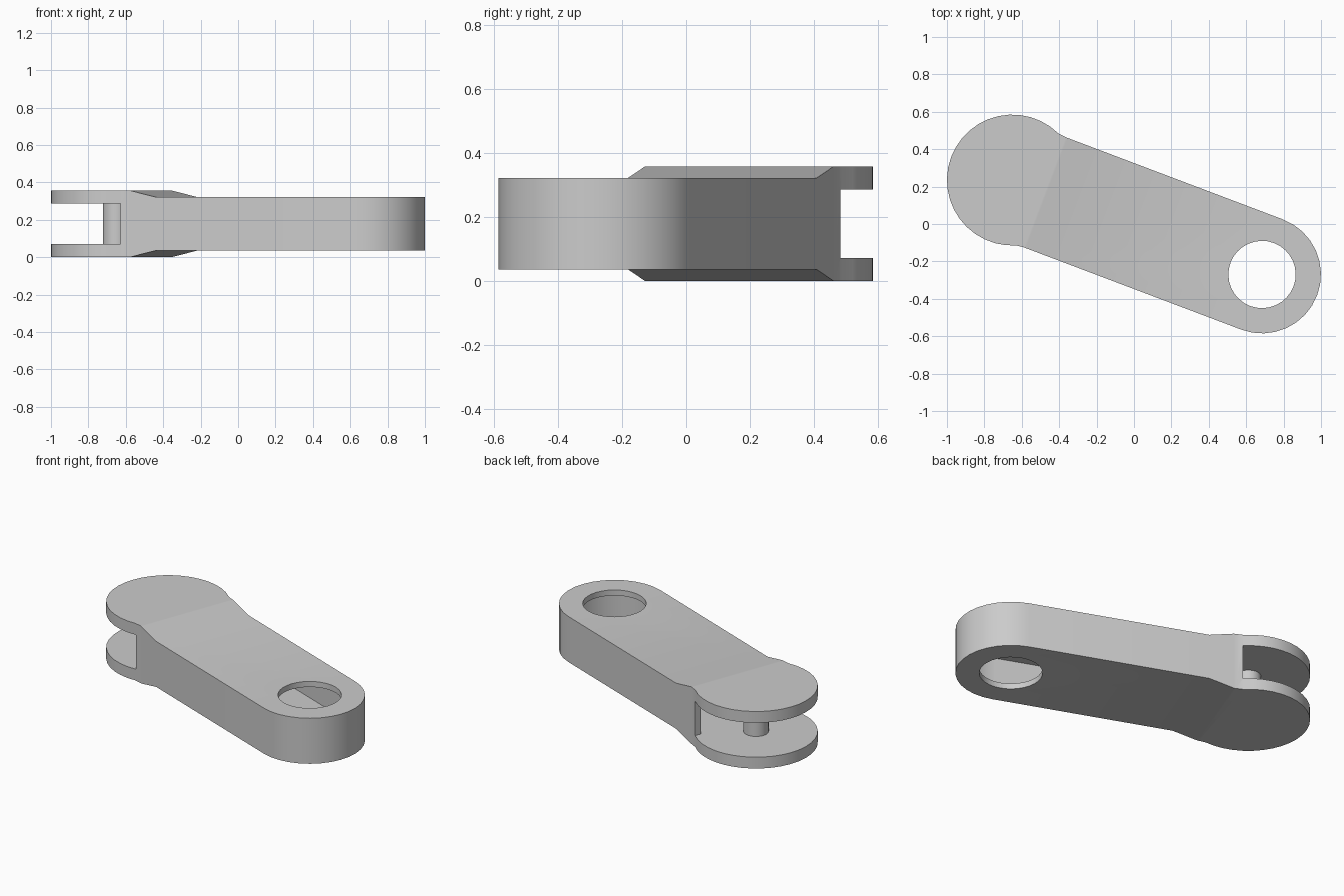
import bpy, bmesh
from math import sin, cos, pi, atan2, sqrt, asin
from mathutils import Vector, Matrix

if "Cube" in bpy.data.objects:
    bpy.data.objects.remove(bpy.data.objects["Cube"])

# Main dimensions; the arm is built along +x from the fork centre
LENGTH = 1.427
FORK_R, ARM_R, HOLE_R, PIN_R = 0.35, 0.315, 0.18, 0.072
SHELL, STEP, HEIGHT = 0.035, 0.036, 0.357
RAMP_START, RAMP_END, SLOT_END = 0.195, 0.345, 0.145
FLOOR, CEILING = 0.071, HEIGHT - 0.071
PLACE = Matrix.Translation((-0.65, 0.235, 0)) @ Matrix.Rotation(atan2(-0.505, 1.335), 4, "Z")

metal = bpy.data.materials.new("grey_metal")
metal.use_nodes = True
metal.diffuse_color = (0.6, 0.6, 0.6, 1)
metal.node_tree.nodes["Principled BSDF"].inputs["Base Color"].default_value = (0.6, 0.6, 0.6, 1)


def arc(cx, radius, start, end, steps):
    angles = [start + (end - start) * i / steps for i in range(steps + 1)]
    return [(cx + radius * cos(a), radius * sin(a)) for a in angles]


def prism(outline, z0, z1):
    bm = bmesh.new()
    base = bm.faces.new([bm.verts.new((x, y, z0)) for x, y in outline])
    top = bmesh.ops.extrude_face_region(bm, geom=[base])
    for v in top["geom"]:
        if isinstance(v, bmesh.types.BMVert):
            v.co.z = z1
    bmesh.ops.recalc_face_normals(bm, faces=bm.faces)
    return bm


def make_object(name, bm):
    mesh = bpy.data.meshes.new(name)
    bm.to_mesh(mesh)
    bm.free()
    mesh.materials.append(metal)
    obj = bpy.data.objects.new(name, mesh)
    obj.matrix_world = PLACE
    bpy.context.collection.objects.link(obj)
    return obj


def select(obj):
    bpy.ops.object.select_all(action="DESELECT")
    obj.select_set(True)
    bpy.context.view_layer.objects.active = obj


def cut(target, bm):
    cutter = make_object("cutter", bm)
    cutter.hide_render = True
    mod = target.modifiers.new("cut", "BOOLEAN")
    mod.operation, mod.solver, mod.object = "DIFFERENCE", "EXACT", cutter
    select(target)
    bpy.ops.object.modifier_apply(modifier=mod.name)
    bpy.data.objects.remove(cutter)


# Arm body: round fork end, parallel sides, round eye end
neck = asin(ARM_R / FORK_R) + 0.03
outline = arc(0, FORK_R, neck, 2 * pi - neck, 24)
outline += [(0.185, -ARM_R)] + arc(LENGTH, ARM_R, -pi / 2, pi / 2, 16) + [(0.185, ARM_R)]
body = prism(outline, 0, HEIGHT)

# Thin the arm past the ramps on both faces
for x in (RAMP_START, RAMP_END):
    bmesh.ops.bisect_plane(body, geom=body.verts[:] + body.edges[:] + body.faces[:],
                           plane_co=Vector((x, 0, 0)), plane_no=Vector((1, 0, 0)))
for v in body.verts:
    if v.co.x > RAMP_END - 0.001:
        v.co.z += STEP if v.co.z < HEIGHT / 2 else -STEP
link_arm = make_object("link_arm", body)

# Hollow inside, opening into the fork slot
inner = ARM_R - SHELL
cavity = [(-0.5, 0.5), (-0.5, -0.5), (SLOT_END, -0.5), (SLOT_END, -inner)]
cavity += arc(LENGTH, inner, -pi / 2, pi / 2, 16) + [(SLOT_END, inner), (SLOT_END, 0.5)]
cut(link_arm, prism(cavity, FLOOR, CEILING))

# Eye hole through both skins
cut(link_arm, prism(arc(LENGTH, HOLE_R, 0, 2 * pi, 32)[:-1], -0.1, HEIGHT + 0.1))

# Pin between the fork plates
pivot_pin = make_object("pivot_pin", prism(arc(0, PIN_R, 0, 2 * pi, 24)[:-1], FLOOR - 0.01, CEILING + 0.01))

for obj in (link_arm, pivot_pin):
    select(obj)
    bpy.ops.object.shade_smooth_by_angle(angle=0.5)
